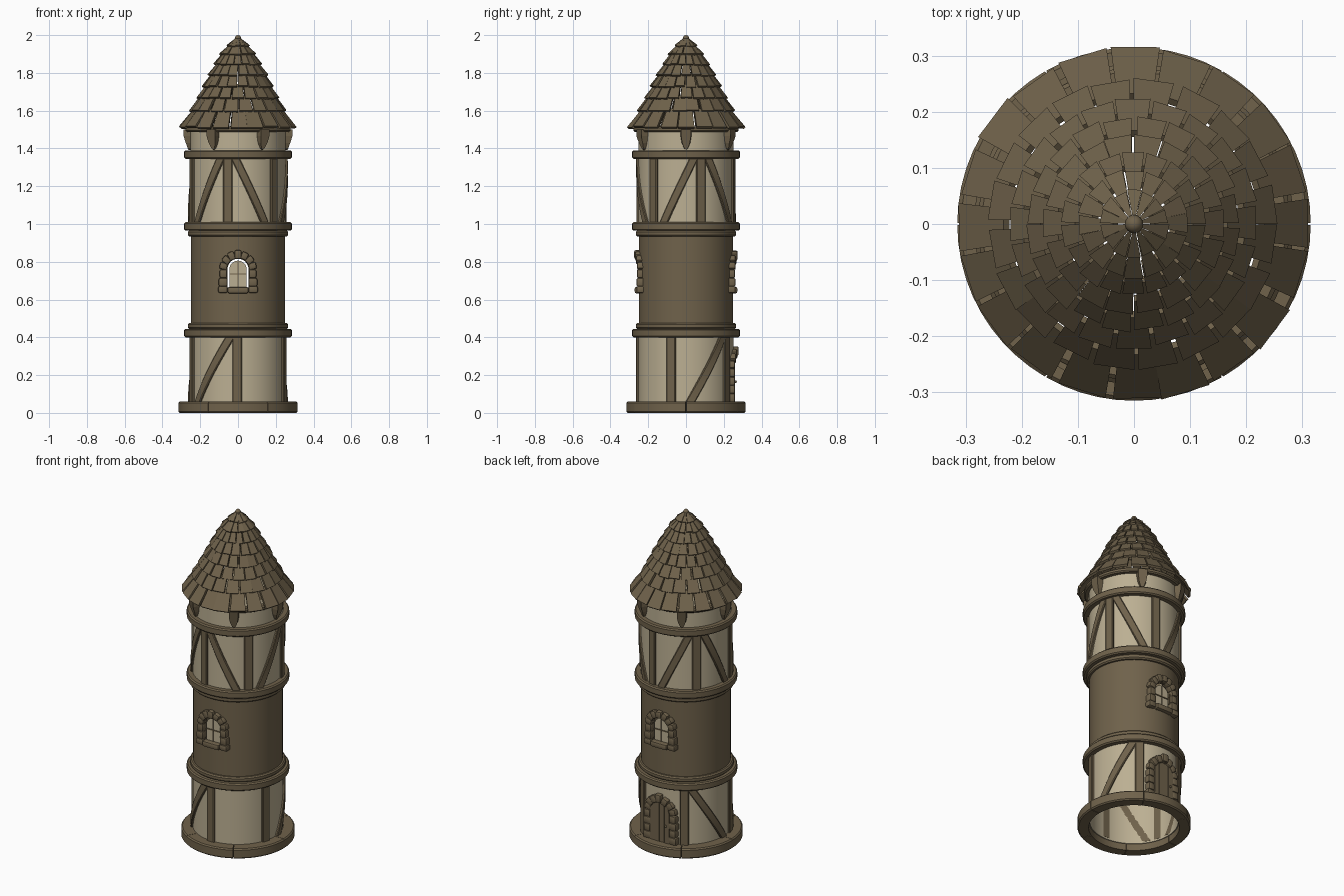
import bpy, bmesh, math, random
from mathutils import Matrix, Vector

if "Cube" in bpy.data.objects:
    bpy.data.objects.remove(bpy.data.objects["Cube"])

random.seed(4)
rad = math.radians


def material(name, rgb):
    m = bpy.data.materials.new(name)
    m.diffuse_color = (*rgb, 1)
    m.use_nodes = True
    m.node_tree.nodes["Principled BSDF"].inputs["Base Color"].default_value = m.diffuse_color
    return m


BROWN = material("brown wood and stone", (0.160, 0.122, 0.070))
CREAM = material("cream plaster", (0.50, 0.43, 0.29))


def polar(a, r, z):
    return (r * math.cos(a), r * math.sin(a), z)


def sweep(bm, sections, closed=False):
    """Skin a list of equal point loops; cap the ends unless closed."""
    loops = [[bm.verts.new(p) for p in s] for s in sections]
    n = len(loops[0])
    for i in range(len(loops) if closed else len(loops) - 1):
        a, b = loops[i], loops[(i + 1) % len(loops)]
        for j in range(n):
            k = (j + 1) % n
            bm.faces.new((a[j], a[k], b[k], b[j]))
    if not closed:
        bm.faces.new(loops[0])
        bm.faces.new(loops[-1][::-1])


def finish(name, bm, mat, smooth=False):
    bmesh.ops.recalc_face_normals(bm, faces=bm.faces[:])
    me = bpy.data.meshes.new(name)
    bm.to_mesh(me)
    bm.free()
    ob = bpy.data.objects.new(name, me)
    bpy.context.collection.objects.link(ob)
    me.materials.append(mat)
    if smooth:
        bpy.ops.object.select_all(action='DESELECT')
        ob.select_set(True)
        bpy.context.view_layer.objects.active = ob
        bpy.ops.object.shade_smooth_by_angle(angle=rad(35))
    return ob


def ring_profile(r0, r1, z0, z1, b):
    return [(r0, z0), (r1 - b, z0), (r1, z0 + b), (r1, z1 - b), (r1 - b, z1), (r0, z1)]


def ring(name, r0, r1, z0, z1, mat, b=0.006, n=64):
    bm = bmesh.new()
    prof = ring_profile(r0, r1, z0, z1, b)
    sweep(bm, [[polar(math.tau * i / n, r, z) for r, z in prof] for i in range(n)], True)
    return finish(name, bm, mat, True)


def beam(bm, a0, z0, a1, z1, w):
    """Timber that hugs the round wall between two angle/height points."""
    secs, h = [], w / 2 / 0.255
    for i in range(13):
        t = i / 12
        a, z = rad(a0 + (a1 - a0) * t), z0 + (z1 - z0) * t
        secs.append([polar(a - h, 0.246, z), polar(a - h, 0.260, z), polar(a - h * .8, 0.264, z),
                     polar(a + h * .8, 0.264, z), polar(a + h, 0.260, z), polar(a + h, 0.246, z)])
    sweep(bm, secs)


def place(side, x, d, z):
    """side 1 is the front (-y), side -1 the back."""
    return (side * x, -side * d, z)


def prism(bm, side, outline, d0, d1):
    sweep(bm, [[place(side, x, d, z) for x, z in outline] for d in (d0, d1)])


def arch(hw, z0, zc, n=14):
    return [(-hw, z0), (hw, z0)] + [(hw * math.cos(math.pi * i / n), zc + hw * math.sin(math.pi * i / n))
                                    for i in range(n + 1)]


def stone(bm, side, x, z, w, h, ang=0, depth=0.045, out=0.0):
    d = math.sqrt(0.25 ** 2 - x * x) + out
    m = (Matrix.Rotation(0 if side == 1 else math.pi, 4, 'Z') @ Matrix.Translation((x, -d, z))
         @ Matrix.Rotation(-ang, 4, 'Y') @ Matrix.Diagonal((w, depth, h, 1)))
    vs = bmesh.ops.create_cube(bm, size=1, matrix=m)["verts"]
    edges = list({e for v in vs for e in v.link_edges})
    bmesh.ops.bevel(bm, geom=edges, offset=0.009, segments=2, profile=0.5, affect='EDGES')


def arch_stones(bm, side, zc, r0, r1, count):
    rm, step = (r0 + r1) / 2, math.pi / count
    for i in range(count):
        t = step * (i + 0.5)
        wid = rm * step * 1.04
        stone(bm, side, rm * math.cos(t), zc + rm * math.sin(t), r1 - r0 + random.uniform(-.003, .004),
              wid, t, out=random.uniform(-.002, .003))


# Base kerb in six stones
bm = bmesh.new()
for k in range(6):
    prof = ring_profile(0.252, 0.315, 0, 0.06, 0.007)
    secs = []
    for i in range(11):
        a = rad(k * 60 + 0.25 + 59.5 * i / 10)
        secs.append([polar(a, r, z) for r, z in prof])
    sweep(bm, secs)
finish("base_kerb", bm, BROWN, True)

# Wall tubes
ring("lower_wall", 0.246, 0.252, 0.04, 0.42, CREAM, 0.001)
middle = ring("middle_wall", 0.243, 0.249, 0.42, 0.99, BROWN, 0.001)
ring("upper_wall", 0.246, 0.252, 0.99, 1.51, CREAM, 0.001)

# Window holes cut right through the middle wall
bm = bmesh.new()
prism(bm, 1, arch(0.056, 0.665, 0.76), -0.4, 0.4)
cutter = finish("window_cutter", bm, BROWN)
cutter.hide_render = True
mod = middle.modifiers.new("holes", 'BOOLEAN')
mod.operation, mod.object, mod.solver = 'DIFFERENCE', cutter, 'EXACT'
bpy.ops.object.select_all(action='DESELECT')
middle.select_set(True)
bpy.context.view_layer.objects.active = middle
bpy.ops.object.modifier_apply(modifier="holes")
bpy.data.objects.remove(cutter)

# Ring bands
for name, r, z0, z1 in (("lower_band", .285, .400, .445), ("lower_lip", .266, .445, .475),
                        ("middle_lip", .266, .935, .965), ("middle_band", .285, .965, 1.01),
                        ("upper_band", .285, 1.345, 1.39), ("eave_band", .278, 1.488, 1.515)):
    ring(name, 0.244, r, z0, z1, BROWN, 0.007)

# Lower timber framing: five posts, three braces
bm = bmesh.new()
for a in (-91, -18, 57, 123, 198):
    beam(bm, a, 0.05, a, 0.41, 0.050)
for a0, a1 in ((-147, -98), (4, 50), (181, 130)):
    beam(bm, a0, 0.05, a1, 0.41, 0.050)
finish("lower_timbers", bm, BROWN, True)

# Upper timber framing: six posts, braces leaning alternately
bm = bmesh.new()
for k in range(6):
    a = -102 + 60 * k
    beam(bm, a, 1.0, a, 1.355, 0.050)
    if k % 2:
        beam(bm, a + 14, 1.0, a + 52, 1.355, 0.046)
    else:
        beam(bm, a + 46, 1.0, a + 8, 1.355, 0.046)
finish("upper_timbers", bm, BROWN, True)

# Brackets under the eave
bm = bmesh.new()
shape = [(-.030, 1.50), (.030, 1.50), (.030, 1.465), (.024, 1.430), (.012, 1.402),
         (0, 1.392), (-.012, 1.402), (-.024, 1.430), (-.030, 1.465)]
for k in range(6):
    rot = Matrix.Rotation(rad(60 * k), 3, 'Z')
    inner = [rot @ Vector((0.235, x, z)) for x, z in shape]
    outer = [rot @ Vector((0.262 + 0.026 * min(1, (z - 1.39) / 0.07), x * 0.85, z)) for x, z in shape]
    sweep(bm, [inner, outer])
finish("eave_brackets", bm, BROWN)

# Windows, front and back
for side, label in ((1, "front"), (-1, "back")):
    bm = bmesh.new()
    arch_stones(bm, side, 0.76, 0.057, 0.100, 7)
    for s in (-1, 1):
        stone(bm, side, s * 0.077, 0.737, 0.040, 0.046)
        stone(bm, side, s * 0.079, 0.692, 0.046, 0.046, out=0.002)
        stone(bm, side, s * 0.080, 0.653, 0.050, 0.036, out=0.004)
    stone(bm, side, 0, 0.650, 0.110, 0.034, out=-0.001)
    finish(label + "_window_stones", bm, BROWN, True)
    bm = bmesh.new()
    prism(bm, side, arch(0.046, 0.662, 0.76), 0.233, 0.240)
    finish(label + "_window_pane", bm, CREAM)
    bm = bmesh.new()
    for x0, x1, z0, z1 in ((-.003, .003, .662, .805), (-.045, .045, .732, .738)):
        prism(bm, side, [(x0, z0), (x1, z0), (x1, z1), (x0, z1)], 0.238, 0.245)
    finish(label + "_window_bars", bm, BROWN)

# Back door: stone arch with keystone, planks and handle
bm = bmesh.new()
arch_stones(bm, -1, 0.235, 0.064, 0.106, 7)
stone(bm, -1, 0, 0.327, 0.042, 0.050, out=0.006)
for s in (-1, 1):
    for i, w in enumerate((.052, .042, .048, .042)):
        stone(bm, -1, s * 0.086, 0.080 + i * 0.044, w, 0.045, out=0.002)
finish("door_stones", bm, BROWN, True)
bm = bmesh.new()
for k in range(4):
    x0, x1 = -0.066 + k * 0.033 + 0.001, -0.033 + k * 0.033 - 0.001
    top = [(x, 0.235 + math.sqrt(max(0, 0.066 ** 2 - x * x)))
           for x in (x1 + (x0 - x1) * i / 5 for i in range(6))]
    prism(bm, -1, [(x0, 0.05), (x1, 0.05)] + top, 0.235, 0.257 + 0.002 * (k % 2))
bmesh.ops.create_uvsphere(bm, u_segments=10, v_segments=6, radius=0.007,
                          matrix=Matrix.Translation(place(-1, 0.045, 0.262, 0.165)))
finish("door", bm, BROWN)

# Roof shingles: separate wedge plates in eight rows
rows = [(.315, 1.515, 20), (.257, 1.602, 20), (.222, 1.670, 20), (.190, 1.730, 20),
        (.160, 1.790, 18), (.128, 1.848, 18), (.098, 1.902, 16), (.060, 1.946, 14)]
bm = bmesh.new()
for i, (r, z, n) in enumerate(rows):
    if i < len(rows) - 1:
        ri, zi = rows[i + 1][0] - 0.022, rows[i + 1][1] + 0.010
    else:
        ri, zi = 0.008, 1.988
    step = math.tau / n
    nrm = Vector((zi - z, r - ri)).normalized() * 0.014
    for k in range(n):
        a = (k + 0.5 * (i % 2)) * step + random.uniform(-.02, .02)
        h = step / 2 - 0.014 - random.uniform(0, .008)
        dr, dz = random.uniform(-.003, .004), random.uniform(-.004, .003)
        secs = []
        for rr, zz in ((ri, zi), (r + dr, z + dz)):
            lo_r = max(rr - nrm.x, 0.002)
            secs.append([polar(a - h, rr, zz), polar(a + h, rr, zz),
                         polar(a + h, lo_r, zz - nrm.y), polar(a - h, lo_r, zz - nrm.y)])
        sweep(bm, secs)
finish("roof_shingles", bm, BROWN)

# Finial knob
bm = bmesh.new()
bmesh.ops.create_uvsphere(bm, u_segments=16, v_segments=8, radius=0.016,
                          matrix=Matrix.Translation((0, 0, 1.984)))
finish("roof_tip", bm, BROWN, True)
